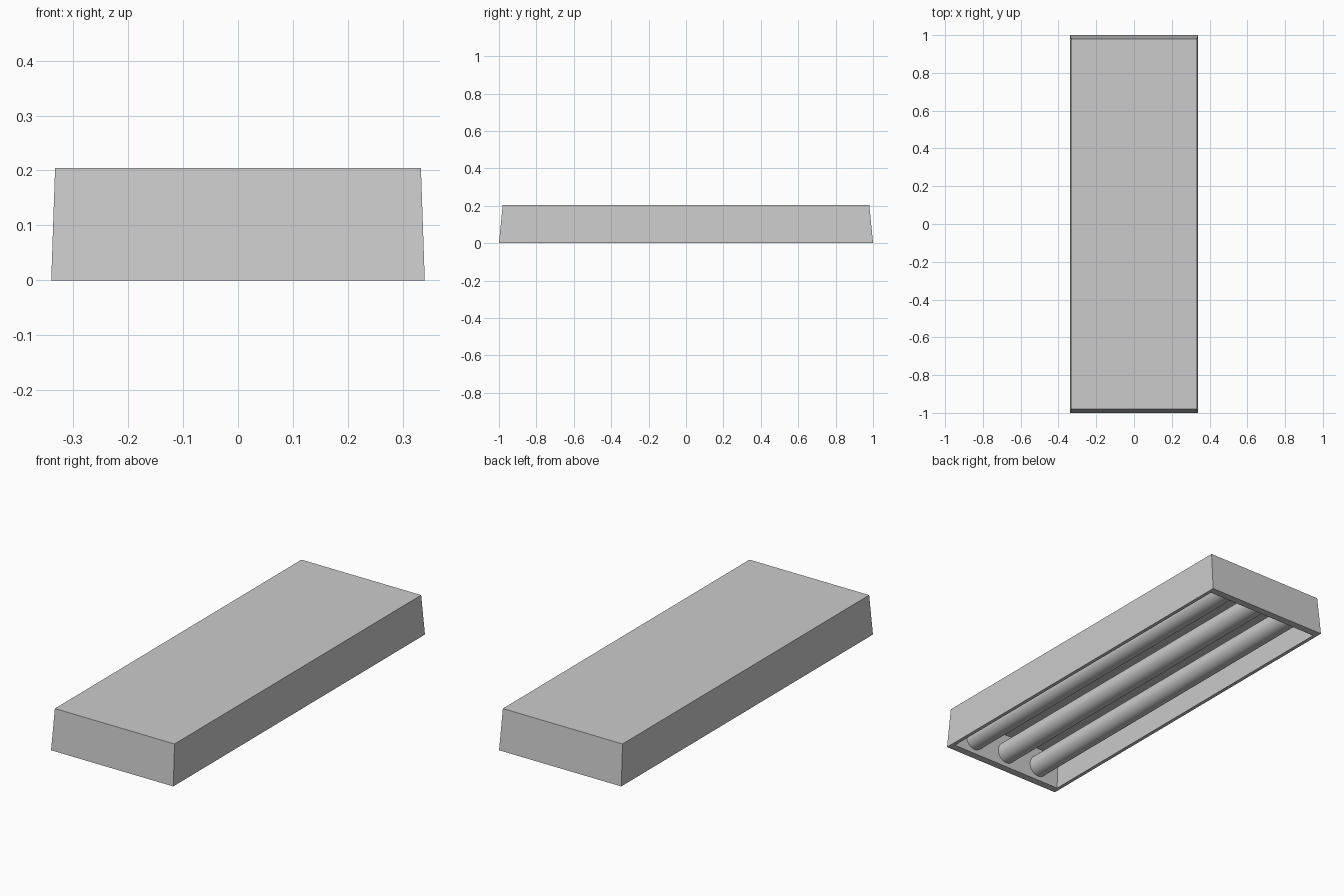
import bpy, bmesh, math

if "Cube" in bpy.data.objects:
    bpy.data.objects.remove(bpy.data.objects["Cube"])


def ring(bm, hx, hy, z):
    return [bm.verts.new((sx * hx, sy * hy, z))
            for sx, sy in ((-1, -1), (1, -1), (1, 1), (-1, 1))]


# Tapered housing, open at the bottom, with a hollow tray inside
bm = bmesh.new()
rings = [
    ring(bm, 0.333, 0.98, 0.204),   # outer top
    ring(bm, 0.34, 1.0, 0.0),       # outer rim
    ring(bm, 0.322, 0.962, 0.0),    # inner rim
    ring(bm, 0.317, 0.948, 0.165),  # inner ceiling
]
bm.faces.new(rings[0])
bm.faces.new(rings[-1])
for a, b in zip(rings, rings[1:]):
    for i in range(4):
        j = (i + 1) % 4
        bm.faces.new((a[i], a[j], b[j], b[i]))
bmesh.ops.recalc_face_normals(bm, faces=bm.faces)
mesh = bpy.data.meshes.new("housing")
bm.to_mesh(mesh)
bm.free()
bpy.context.collection.objects.link(bpy.data.objects.new("housing", mesh))

# Three lamp tubes running between the end walls
for name, x in (("left", -0.2), ("middle", 0.0), ("right", 0.2)):
    bpy.ops.mesh.primitive_cylinder_add(
        vertices=32, radius=0.053, depth=1.925,
        location=(x, 0, 0.074), rotation=(math.pi / 2, 0, 0))
    bpy.context.object.name = name + "_lamp_tube"
    bpy.ops.object.shade_smooth_by_angle(angle=math.radians(40))
